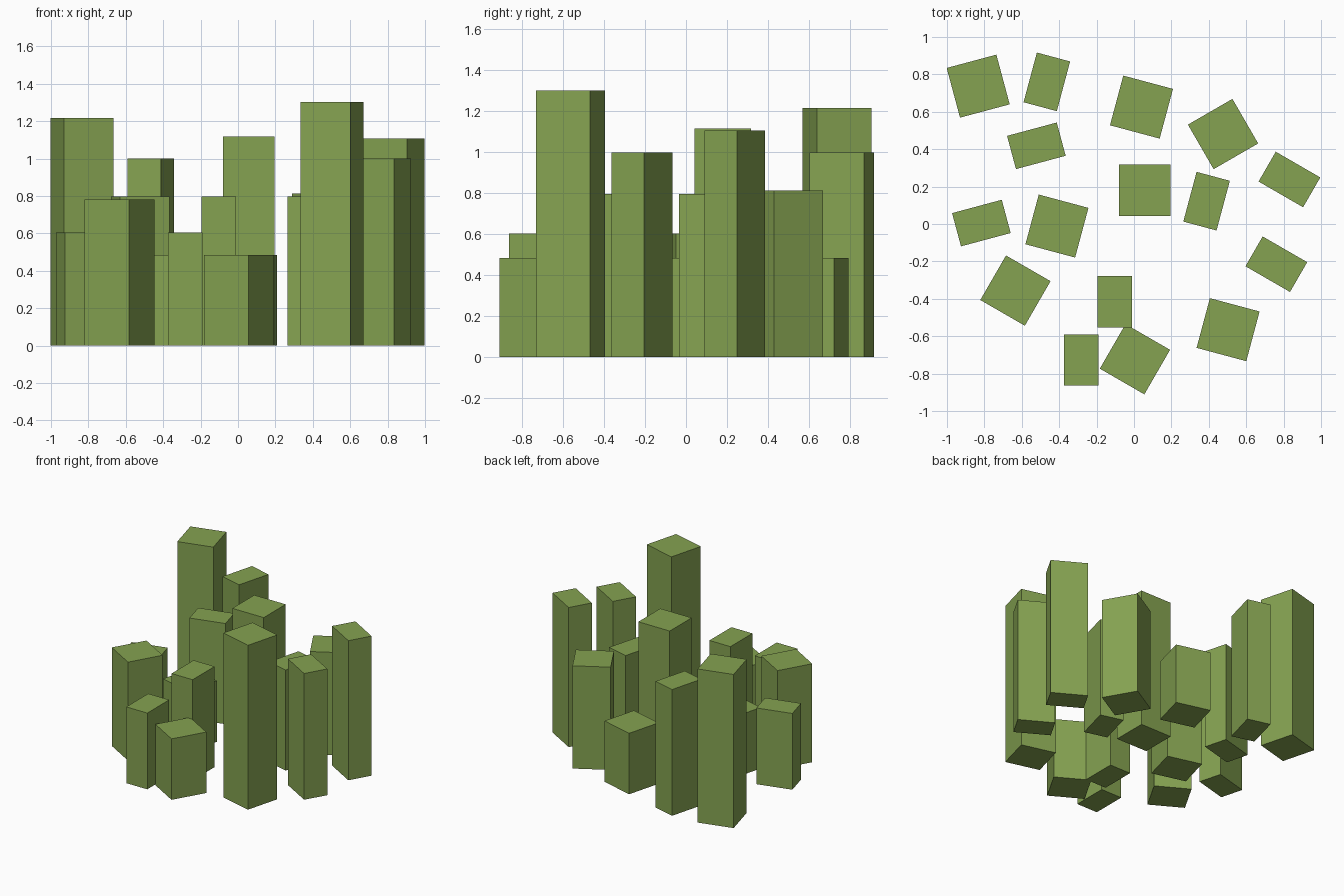
import bpy
from math import radians

if "Cube" in bpy.data.objects:
    bpy.data.objects.remove(bpy.data.objects["Cube"])

green = bpy.data.materials.new("moss_green")
green.diffuse_color = (0.235, 0.365, 0.083, 1)
green.use_nodes = True
green.node_tree.nodes["Principled BSDF"].inputs["Base Color"].default_value = green.diffuse_color

LONG, SHORT = 0.275, 0.184
SIZES = {"square": (LONG, LONG), "wide": (LONG, SHORT), "deep": (SHORT, LONG)}


def column(index, shape, x, y, angle, height):
    """Square-cut column standing on the ground, turned about z."""
    bpy.ops.mesh.primitive_cube_add(size=1, location=(x, y, height / 2),
                                    rotation=(0, 0, radians(angle)))
    ob = bpy.context.object
    ob.name = f"{shape}_column_{index:02d}"
    ob.scale = (*SIZES[shape], height)
    ob.data.materials.append(green)


# footprint, x, y, turn in degrees, height
COLUMNS = [
    # back row
    ("square", -0.833, 0.737, 15, 1.217),
    ("deep", -0.466, 0.760, -15, 1.0),
    ("wide", -0.522, 0.418, 15, 0.797),
    ("square", 0.040, 0.625, -15, 0.483),
    ("square", 0.476, 0.481, 30, 0.814),
    # middle
    ("wide", 0.831, 0.238, -30, 1.106),
    ("square", 0.058, 0.180, 0, 1.117),
    ("deep", 0.388, 0.122, -15, 0.797),
    ("wide", -0.816, 0.005, 15, 0.604),
    ("square", -0.412, -0.011, -15, 0.483),
    # front row
    ("square", -0.634, -0.356, -30, 0.78),
    ("deep", -0.103, -0.415, 0, 0.797),
    ("deep", -0.282, -0.727, 0, 0.604),
    ("square", 0.005, -0.723, -30, 0.483),
    ("square", 0.503, -0.565, -15, 1.302),
    ("wide", 0.761, -0.215, -30, 1.0),
]
for i, spec in enumerate(COLUMNS, 1):
    column(i, *spec)
